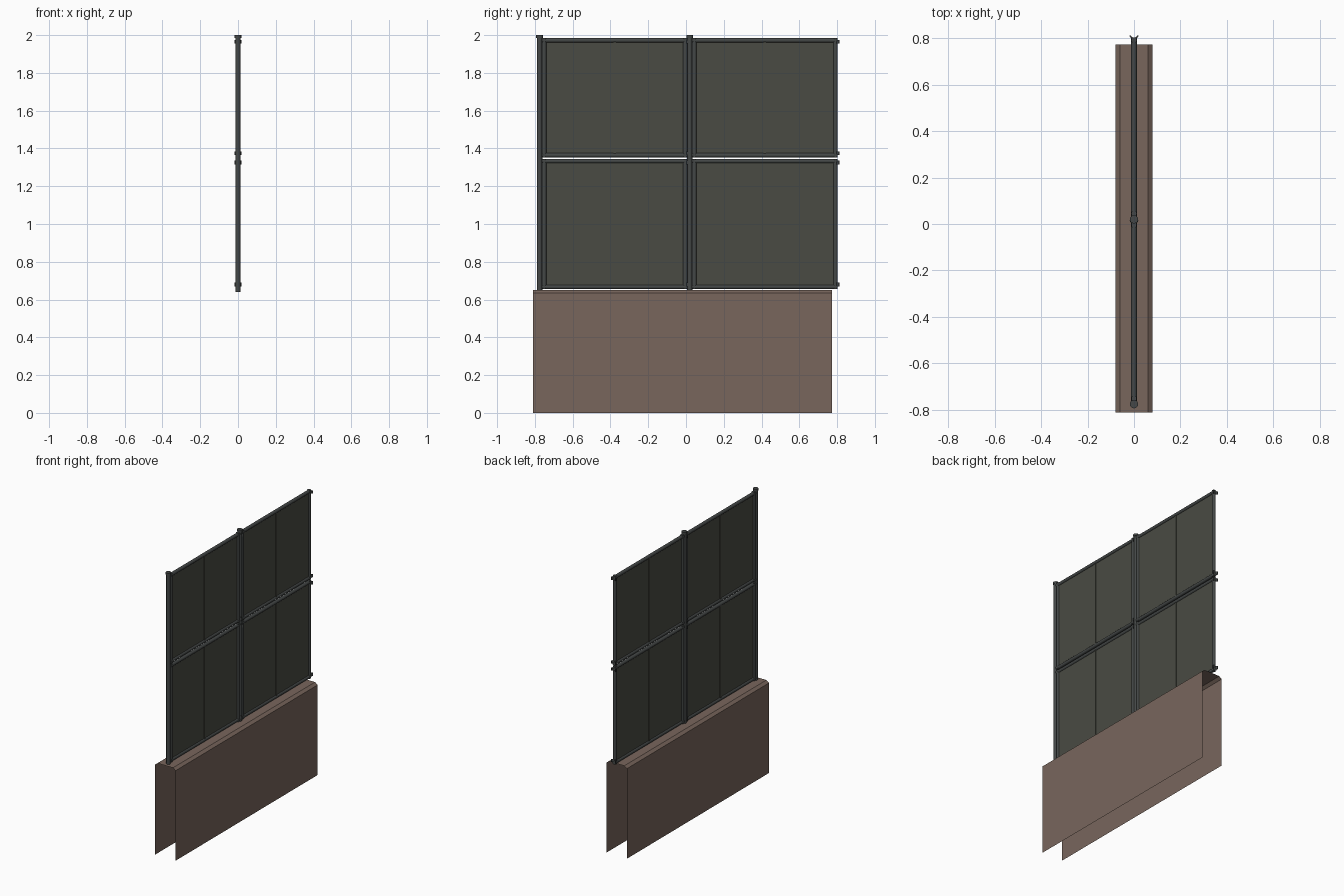
import bpy, bmesh, math

if "Cube" in bpy.data.objects:
    bpy.data.objects.remove(bpy.data.objects["Cube"])


def material(name, rgb):
    m = bpy.data.materials.new(name)
    m.diffuse_color = (*rgb, 1)
    m.use_nodes = True
    m.node_tree.nodes["Principled BSDF"].inputs["Base Color"].default_value = m.diffuse_color
    return m


STONE = material("warm brown plaster", (0.19, 0.133, 0.108))
METAL = material("dark grey metal", (0.058, 0.064, 0.063))
MESH = material("dark olive mesh", (0.068, 0.070, 0.056))


def finish(name, bm, mat, smooth=False):
    me = bpy.data.meshes.new(name)
    bm.to_mesh(me)
    bm.free()
    me.materials.append(mat)
    ob = bpy.data.objects.new(name, me)
    bpy.context.collection.objects.link(ob)
    if smooth:
        bpy.context.view_layer.objects.active = ob
        ob.select_set(True)
        bpy.ops.object.shade_smooth_by_angle(angle=math.radians(50))
        ob.select_set(False)
    return ob


def box(name, x, y, z, mat):
    bm = bmesh.new()
    bmesh.ops.create_cube(bm, size=1)
    for v in bm.verts:
        v.co = [r[0] + (c + 0.5) * (r[1] - r[0]) for c, r in zip(v.co, (x, y, z))]
    return finish(name, bm, mat)


def cylinder(name, y, z0, z1, r, mat, axis="z", sides=12):
    """Upright tube at y from z0 to z1, or a rail along y = z0..z1 at height y."""
    bm = bmesh.new()
    bmesh.ops.create_cone(bm, cap_ends=True, segments=sides, radius1=r, radius2=r, depth=z1 - z0)
    mid = (z0 + z1) / 2
    for v in bm.verts:
        a, b, c = v.co
        v.co = (a, y + b, mid + c) if axis == "z" else (a, mid - c, y + b)
    bmesh.ops.recalc_face_normals(bm, faces=bm.faces)
    return finish(name, bm, mat, True)


# Base wall: open shell, two sides joined by a bevelled top, ends and bottom open
profile = [(0.08, 0), (0.08, 0.635), (0.06, 0.65), (-0.06, 0.65), (-0.08, 0.635), (-0.08, 0)]
bm = bmesh.new()
rows = [[bm.verts.new((x, y, z)) for x, z in profile] for y in (-0.81, 0.773)]
for i in range(len(profile) - 1):
    bm.faces.new((rows[0][i], rows[1][i], rows[1][i + 1], rows[0][i + 1]))
finish("base_wall", bm, STONE)

# Posts with caps
POSTS = (-0.775, 0.02)
for y in POSTS:
    cylinder("post", y, 0.64, 1.99, 0.014, METAL)
    cylinder("post_cap", y, 1.985, 2.0, 0.018, METAL)


# Half-ring clip gripping the post at the far end of each panel
def clip(y, z, h=0.02, r0=0.014, r1=0.02):
    bm = bmesh.new()
    n = 8
    secs = []
    for i in range(n + 1):
        a = math.pi + math.radians(15) + math.radians(150) * i / n
        secs.append([bm.verts.new((r * math.cos(a), y + r * math.sin(a), z + s * h / 2))
                     for r, s in ((r0, -1), (r1, -1), (r1, 1), (r0, 1))])
    for a, b in zip(secs, secs[1:]):
        for k in range(4):
            bm.faces.new((a[k], a[(k + 1) % 4], b[(k + 1) % 4], b[k]))
    bm.faces.new(secs[0])
    bm.faces.new(secs[-1])
    bmesh.ops.recalc_face_normals(bm, faces=bm.faces)
    finish("clip", bm, METAL, True)


# Two bays of upper and lower framed mesh panels
R = 0.012
for post in POSTS:
    y0, y1 = post + 0.012, post + 0.783
    for z0, z1 in ((0.655, 1.345), (1.352, 1.984)):
        box("mesh_infill", (-0.003, 0.003), (y0 + R, y1 - R), (z0 + R, z1 - R), MESH)
        for z in (z0 + R, z1 - R):
            cylinder("rail", z, y0, y1, R, METAL, "y")
        for y in (y0 + R, y1 - R):
            cylinder("stile", y, z0, z1, R, METAL)
        mid = (y0 + y1) / 2
        box("middle_bar", (-0.007, 0.007), (mid - 0.006, mid + 0.006), (z0 + R, z1 - R), MESH)
    for z in (0.68, 1.325, 1.375, 1.965):
        clip(post + 0.795, z)
